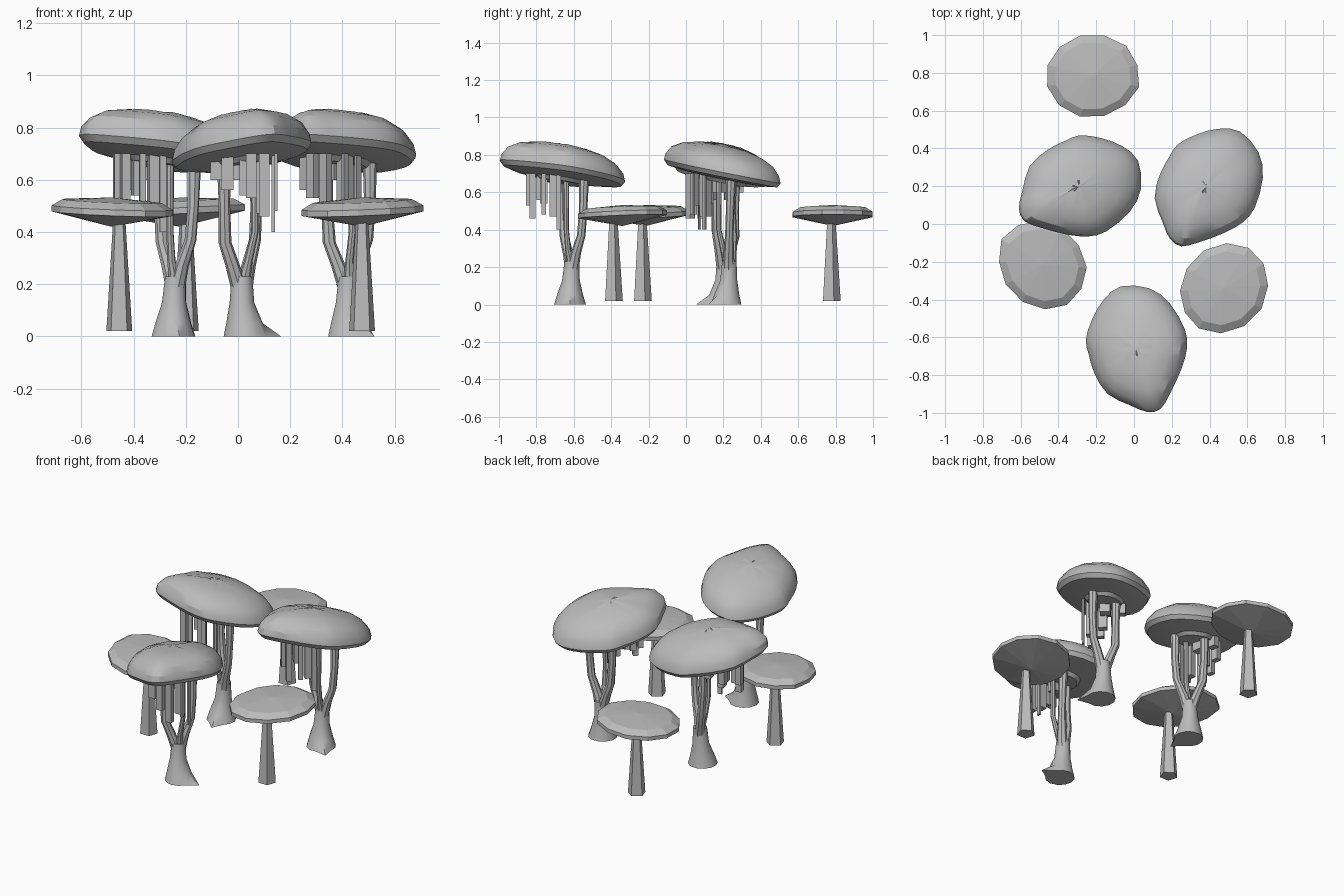
import bpy, bmesh, math, random
from mathutils import Matrix, Vector

random.seed(4)
cube = bpy.data.objects.get("Cube")
if cube:
    bpy.data.objects.remove(cube)

grey = bpy.data.materials.new("plain_grey")
grey.use_nodes = True
tone = (0.5, 0.5, 0.5, 1)
grey.diffuse_color = tone
grey.node_tree.nodes["Principled BSDF"].inputs["Base Color"].default_value = tone


def finish(bm, name, place, smooth=None):
    """Turn a bmesh into a placed object."""
    bmesh.ops.recalc_face_normals(bm, faces=bm.faces)
    mesh = bpy.data.meshes.new(name)
    bm.to_mesh(mesh)
    bm.free()
    mesh.materials.append(grey)
    ob = bpy.data.objects.new(name, mesh)
    ob.matrix_world = place
    bpy.context.collection.objects.link(ob)
    if smooth:
        bpy.ops.object.select_all(action='DESELECT')
        ob.select_set(True)
        bpy.context.view_layer.objects.active = ob
        bpy.ops.object.shade_smooth_by_angle(angle=math.radians(smooth))
    return ob


def loft(bm, rings, cap_start=None, cap_end=None):
    """Bridge rings of points; ends become fans round a point, or flat caps."""
    loops = [[bm.verts.new(p) for p in ring] for ring in rings]
    n = len(loops[0])
    for a, b in zip(loops, loops[1:]):
        for i in range(n):
            j = (i + 1) % n
            bm.faces.new((a[i], a[j], b[j], b[i]))
    for loop, tip in ((loops[0], cap_start), (loops[-1], cap_end)):
        if tip is None:
            bm.faces.new(loop)
        else:
            v = bm.verts.new(tip)
            for i in range(n):
                bm.faces.new((loop[i], loop[(i + 1) % n], v))


def circle(x, y, z, r, n, start=0.0):
    return [Vector((x + r * math.cos(start + math.tau * i / n),
                    y + r * math.sin(start + math.tau * i / n), z)) for i in range(n)]


def tube(bm, path, n):
    loft(bm, [circle(*p, n) for p in path])


# Outline of a large canopy around its centre, drawn out to a tip at the front
outline = [(-.08, .33), (.07, .32), (.18, .24), (.26, .10), (.27, 0), (.24, -.11),
           (.18, -.24), (.13, -.32), (.06, -.335), (-.03, -.30), (-.15, -.24),
           (-.22, -.13), (-.25, -.03), (-.265, .05), (-.23, .16), (-.17, .26)]
pts = [Vector(p) for p in outline]
rim = []
for i, b in enumerate(pts):
    a, c, d = pts[i - 1], pts[(i + 1) % 16], pts[(i + 2) % 16]
    rim += [b, (9 * (b + c) - a - d) / 16]

# Canopy profile: outline scale and height over the tilted rim
profile = [(.36, -.06), (.42, -.04), (.72, -.035), (.94, -.025), (1, 0), (.97, .04),
           (.87, .08), (.68, .115), (.4, .138), (.12, .147)]

branches = [
    [(0, .05, .17, .034), (-.03, .03, .27, .028), (-.06, .01, .36, .025),
     (-.062, 0, .5, .022), (-.065, 0, .7, .027)],
    [(.01, .05, .17, .034), (.03, .07, .27, .028), (.055, .10, .37, .023),
     (.06, .11, .5, .022), (.055, .115, .7, .028)],
    [(.01, .05, .2, .026), (.03, .03, .29, .016), (.055, .02, .4, .014),
     (.055, .02, .7, .016)]]

# Hanging strips: x, y, width, lowest height
strips = [(.09, -.16, .04, .46), (-.05, -.12, .045, .56), (.02, -.10, .05, .54),
          (.085, -.05, .05, .47), (.125, -.02, .012, .40), (.135, -.1, .012, .48),
          (-.09, -.05, .05, .6), (0, -.03, .06, .6), (.04, -.18, .04, .53)]


def big_tree(label, x, y, degrees):
    place = Matrix.Translation((x, y, 0)) @ Matrix.Rotation(math.radians(degrees), 4, 'Z')

    # canopy with slight dents on the upper rings
    bm = bmesh.new()
    rings = []
    for s, h in profile:
        dent = .005 if h > .03 else 0
        rings.append([Vector((p.x * s, p.y * s,
                              .71 + s * (.13 * p.x - .15 * p.y) + h - random.uniform(0, dent)))
                      for p in rim])
    loft(bm, rings, (0, 0, .65), (0, 0, .858))
    finish(bm, label + "_canopy", place, 25)

    # flared trunk with one pointed root
    bm = bmesh.new()
    base = circle(.02, .04, 0, .085, 12)
    base[0].x += .05
    loft(bm, [base, circle(.015, .04, .05, .07, 12), circle(.005, .045, .13, .047, 12),
              circle(.005, .05, .23, .04, 12)])
    finish(bm, label + "_trunk", place, 35)

    # branches
    bm = bmesh.new()
    for path in branches:
        tube(bm, path, 8)
    finish(bm, label + "_branches", place, 35)

    # hanging strips
    bm = bmesh.new()
    for sx, sy, w, low in strips:
        size = Matrix.Diagonal((w, max(w * .8, .025), .70 - low, 1))
        bmesh.ops.create_cube(bm, size=1,
                              matrix=Matrix.Translation((sx, sy, (.70 + low) / 2)) @ size)
    finish(bm, label + "_hanging_strips", place)


def small_tree(label, x, y, degrees, stem_x, stem_y):
    place = Matrix.Translation((x, y, 0)) @ Matrix.Rotation(math.radians(degrees), 4, 'Z')

    # faceted flat cap
    bm = bmesh.new()
    wobble = [random.uniform(.97, 1.03) for _ in range(12)]
    rings = []
    for s, z in ((1, .47), (1, .493), (.82, .518)):
        rings.append([Vector((p.x * s * w * .25, p.y * s * w * .22, z + .05 * p.x * .25 * s))
                      for p, w in zip(circle(0, 0, 0, 1, 12, .26), wobble)])
    loft(bm, rings, (0, 0, .42), (0, 0, .532))
    finish(bm, label + "_cap", place)

    # tapered five-sided stem
    bm = bmesh.new()
    loft(bm, [circle(0, 0, .02, .052, 5, .3), circle(0, 0, .44, .025, 5, .3)])
    finish(bm, label + "_stem", Matrix.Translation((stem_x, stem_y, 0)))


big_tree("front_tree", .01, -.66, 0)
big_tree("right_tree", -.29, .2, -80)
big_tree("left_tree", .385, .2, -45)

small_tree("back_small_tree", -.22, .785, 0, -.2, .775)
small_tree("left_small_tree", .475, -.34, 45, .475, -.39)
small_tree("right_small_tree", -.485, -.215, 135, -.455, -.235)
